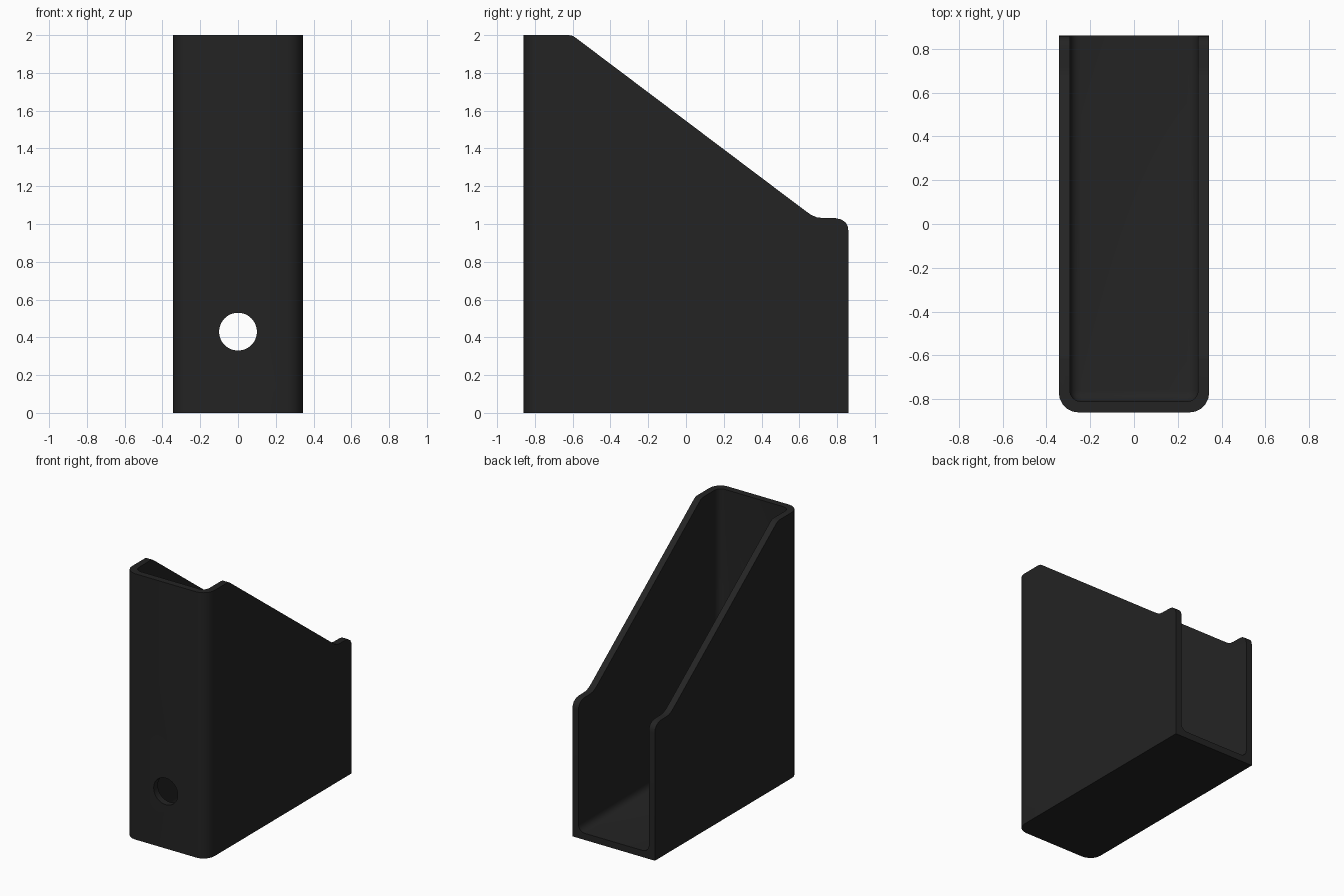
import bpy, bmesh, math

if "Cube" in bpy.data.objects:
    bpy.data.objects.remove(bpy.data.objects["Cube"])

W, D, H, T = 0.343, 0.86, 2.0, 0.05   # half width, half depth, height, wall


def finish(bm, name):
    bmesh.ops.recalc_face_normals(bm, faces=bm.faces)
    me = bpy.data.meshes.new(name)
    bm.to_mesh(me)
    bm.free()
    ob = bpy.data.objects.new(name, me)
    bpy.context.collection.objects.link(ob)
    return ob


def box(name, x, y0, y1, z0, z1, radius, segs, pick):
    """Box with the edges chosen by pick(midpoint) rounded."""
    bm = bmesh.new()
    bmesh.ops.create_cube(bm, size=1)
    for v in bm.verts:
        v.co = (2 * x * v.co.x, y0 + (v.co.y + .5) * (y1 - y0), z0 + (v.co.z + .5) * (z1 - z0))
    edges = [e for e in bm.edges if pick((e.verts[0].co + e.verts[1].co) / 2)]
    bmesh.ops.bevel(bm, geom=edges, offset=radius, segments=segs, profile=0.5, affect='EDGES')
    return finish(bm, name)


def apply_bool(ob, cutter, op):
    m = ob.modifiers.new(op, 'BOOLEAN')
    m.object, m.operation, m.solver = cutter, op, 'EXACT'
    bpy.context.view_layer.objects.active = ob
    bpy.ops.object.modifier_apply(modifier=m.name)
    bpy.data.objects.remove(cutter)


# Outer body with rounded front corners
holder = box("magazine_holder", W, -D, D, 0, H, 0.09, 5,
             lambda c: c.y < -D + .01 and abs(c.x) > .1)

# Sloping side outline
outline = [(-1, -.1), (-1, 2.1), (-.62, 2.1), (-.62, 2.0), (-.60, 1.996), (-.58, 1.983),
           (.625, 1.075), (.66, 1.05), (.69, 1.036), (.72, 1.032), (.79, 1.031),
           (.82, 1.025), (.845, 1.008), (.857, .985), (.86, .96), (.9, .96), (.9, -.1)]
bm = bmesh.new()
face = bm.faces.new([bm.verts.new((-.6, y, z)) for y, z in outline])
ext = bmesh.ops.extrude_face_region(bm, geom=[face])
for g in ext['geom']:
    if isinstance(g, bmesh.types.BMVert):
        g.co.x = .6
apply_bool(holder, finish(bm, "side_outline"), 'INTERSECT')

# Hollow inside, open at top and back, filleted at floor and front
cavity = box("cavity", W - T, -D + T, 1.2, T, 2.3, 0.05, 4,
             lambda c: c.z < 2.2 and c.y < 1.1 and
             (c.z < T + .01 or c.y < -D + T + .01))
apply_bool(holder, cavity, 'DIFFERENCE')

# Finger hole in the front
bpy.ops.mesh.primitive_cylinder_add(vertices=48, radius=.1, depth=.3,
                                    location=(0, -D, .43), rotation=(math.pi / 2, 0, 0))
apply_bool(holder, bpy.context.object, 'DIFFERENCE')

# Dark plastic
mat = bpy.data.materials.new("dark_plastic")
mat.diffuse_color = (.017, .017, .017, 1)
mat.use_nodes = True
mat.node_tree.nodes["Principled BSDF"].inputs["Base Color"].default_value = mat.diffuse_color
holder.data.materials.clear()
holder.data.materials.append(mat)
for p in holder.data.polygons:
    p.material_index = 0
bpy.ops.object.select_all(action='DESELECT')
holder.select_set(True)
bpy.context.view_layer.objects.active = holder
bpy.ops.object.shade_smooth_by_angle(angle=math.radians(30))
